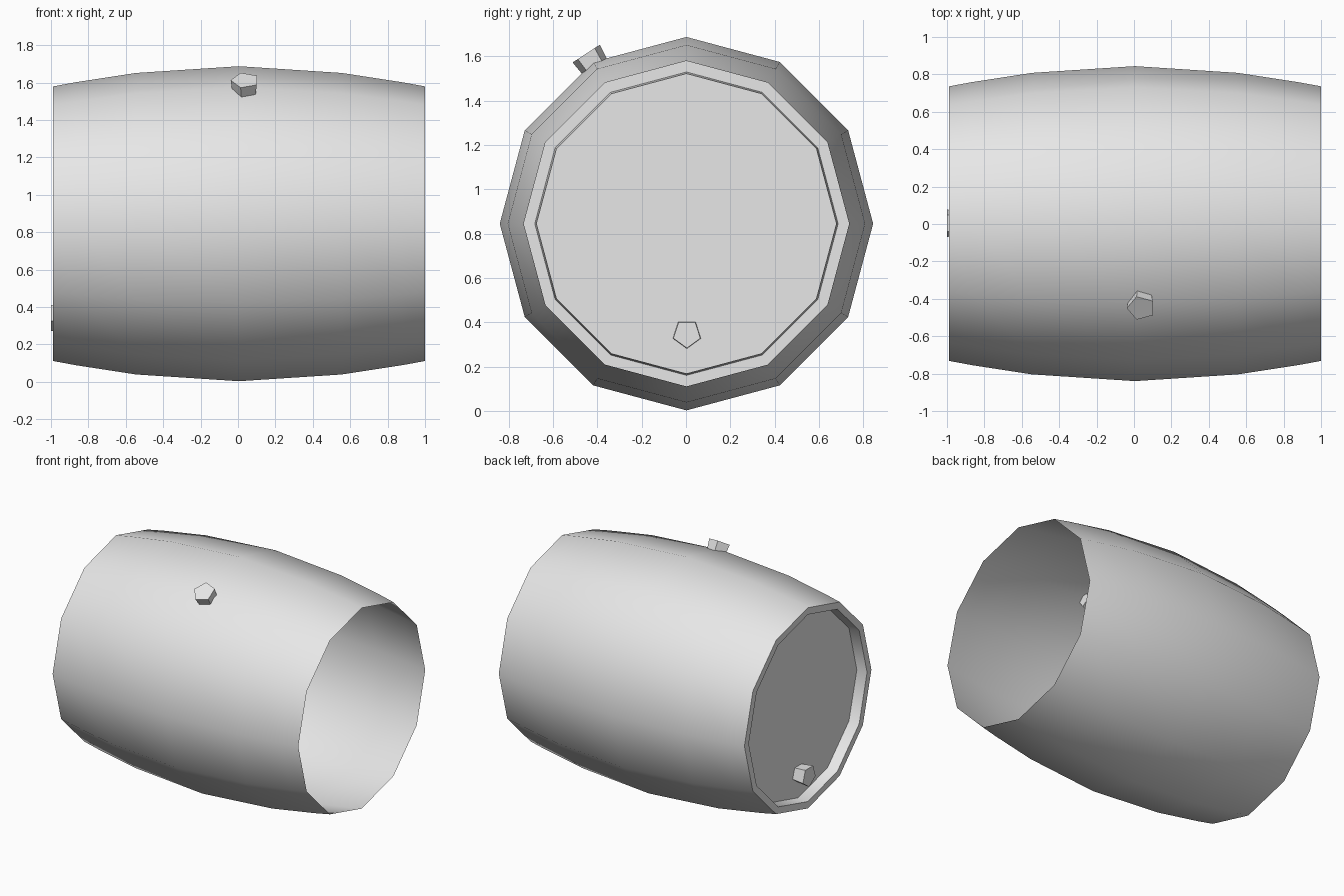
import bpy
import bmesh
from math import cos, sin, pi, radians
from mathutils import Vector, Matrix

cube = bpy.data.objects.get("Cube")
if cube:
    bpy.data.objects.remove(cube, do_unlink=True)

grey = bpy.data.materials.new("pale_grey")
grey.use_nodes = True
grey.diffuse_color = (0.8, 0.8, 0.8, 1)
grey.node_tree.nodes["Principled BSDF"].inputs["Base Color"].default_value = (0.8, 0.8, 0.8, 1)


def loft(name, profile, sides, matrix, cap_first, cap_last, smooth):
    """Sweep (distance, radius) pairs around the local z axis."""
    bm = bmesh.new()
    rings = []
    for d, r in profile:
        rings.append([bm.verts.new((r * cos(2 * pi * i / sides), r * sin(2 * pi * i / sides), d))
                      for i in range(sides)])
    for a, b in zip(rings, rings[1:]):
        for i in range(sides):
            j = (i + 1) % sides
            bm.faces.new((a[i], a[j], b[j], b[i]))
    if cap_first:
        bm.faces.new(rings[0][::-1])
    if cap_last:
        bm.faces.new(rings[-1])
    mesh = bpy.data.meshes.new(name)
    bm.to_mesh(mesh)
    bm.free()
    mesh.transform(matrix)
    mesh.materials.append(grey)
    obj = bpy.data.objects.new(name, mesh)
    bpy.context.collection.objects.link(obj)
    if smooth:
        bpy.ops.object.select_all(action='DESELECT')
        obj.select_set(True)
        bpy.context.view_layer.objects.active = obj
        bpy.ops.object.shade_smooth_by_angle(angle=radians(40))
    return obj


def frame(origin, axis, point):
    """Local z runs along axis, local x towards the given point direction."""
    z = Vector(axis).normalized()
    x = Vector(point)
    x = (x - z * x.dot(z)).normalized()
    m = Matrix((x, z.cross(x), z)).transposed().to_4x4()
    m.translation = origin
    return m


# Bulging barrel: recessed lid at one end, rim, staves, open at the other end
barrel = [(-0.91, 0.677), (-0.988, 0.684), (-0.988, 0.734), (-0.87, 0.756),
          (-0.545, 0.806), (0.005, 0.842), (0.555, 0.806), (0.88, 0.756), (1.0, 0.734)]
loft("barrel", barrel, 12, frame((0, 0.002, 0.845), (1, 0, 0), (0, 0, 1)), True, False, True)

# Tapered five-sided plugs, widest at the outer end
plug = [(-0.11, 0.064), (0, 0.077)]
loft("lid_plug", plug, 5, frame((-1.0, 0.004, 0.348), (-1, 0, 0), (0, 0, -1)), True, True, False)
loft("side_plug", plug, 5, frame((0.038, -0.45, 1.612), (0, -0.545, 0.838), (-1, 0, 0)), True, True, False)
